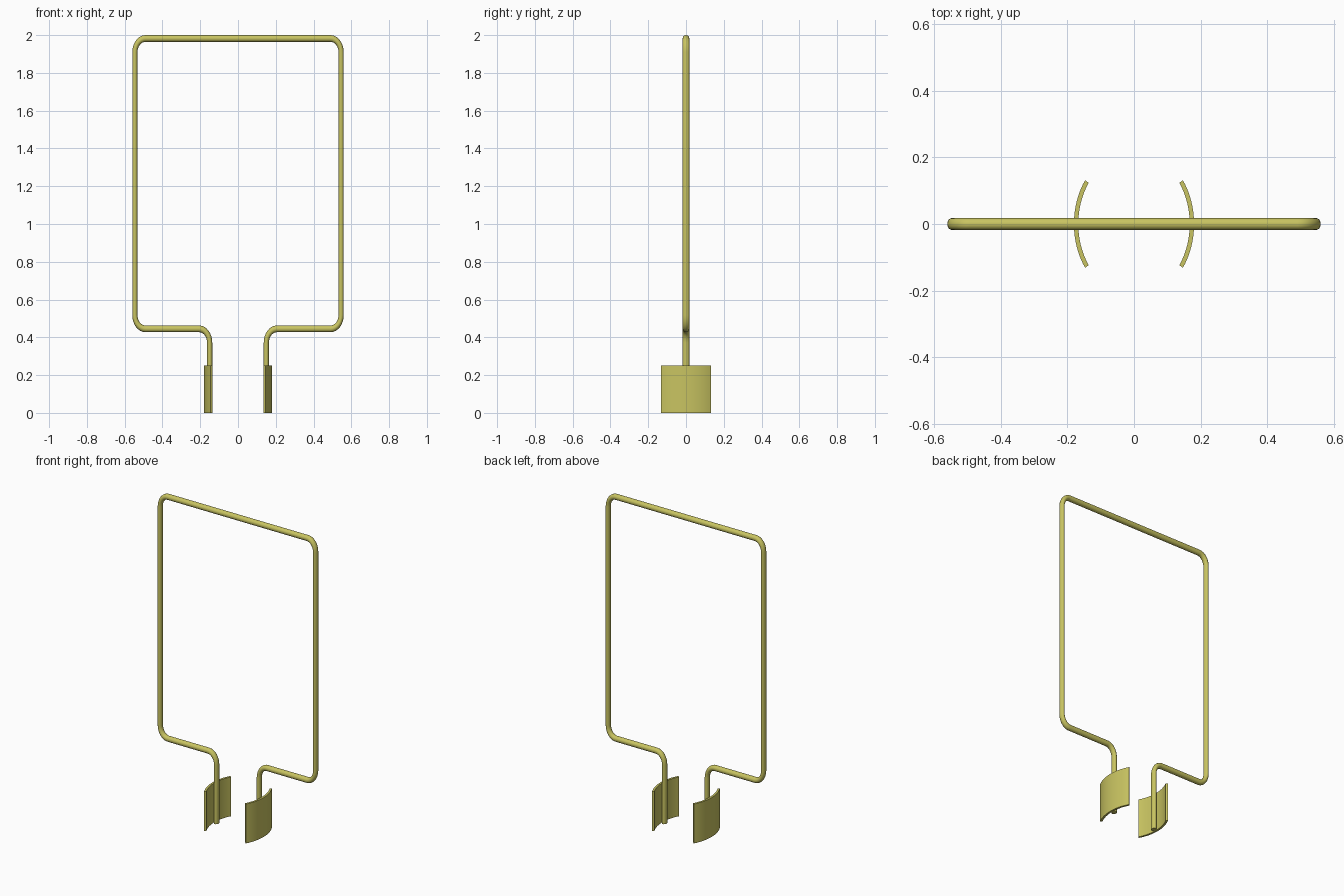
import bpy, bmesh, math
from mathutils import Vector

if "Cube" in bpy.data.objects:
    bpy.data.objects.remove(bpy.data.objects["Cube"])

SX = 0.77   # the whole model is slightly squeezed along x
R = 0.0178  # wire radius

mat = bpy.data.materials.new("olive_brass")
mat.diffuse_color = (0.58, 0.55, 0.12, 1)
mat.use_nodes = True
mat.node_tree.nodes["Principled BSDF"].inputs["Base Color"].default_value = mat.diffuse_color


def rounded(points, radius, steps=8):
    """Replace the inner corners of a polyline with arcs."""
    out = [points[0]]
    for a, b, c in zip(points, points[1:], points[2:]):
        u, v = (a - b).normalized(), (c - b).normalized()
        centre = b + (u + v) * radius
        for i in range(steps + 1):
            t = i / steps * math.pi / 2
            out.append(centre - v * radius * math.cos(t) - u * radius * math.sin(t))
    return out + [points[-1]]


def finish(obj, angle=35):
    obj.data.materials.clear()
    obj.data.materials.append(mat)
    bpy.ops.object.select_all(action='DESELECT')
    obj.select_set(True)
    bpy.context.view_layer.objects.active = obj
    bpy.ops.object.shade_smooth_by_angle(angle=math.radians(angle))


# Bent wire frame: one continuous round tube from leg to leg
half = [(0.15, 0.0), (0.15, 0.445), (0.546, 0.445), (0.546, 2 - R)]
left = [Vector((-x / SX, 0, z)) for x, z in half]
right = [Vector((x / SX, 0, z)) for x, z in reversed(half)]
path = rounded(left + right, 0.073)
curve = bpy.data.curves.new("wire_frame", 'CURVE')
curve.dimensions = '3D'
curve.bevel_depth = R
curve.bevel_resolution = 6
curve.use_fill_caps = True
spline = curve.splines.new('POLY')
spline.points.add(len(path) - 1)
for p, co in zip(spline.points, path):
    p.co = (*co, 1)
frame = bpy.data.objects.new("wire_frame", curve)
bpy.context.collection.objects.link(frame)
frame.scale.x = SX
frame.select_set(True)
bpy.context.view_layer.objects.active = frame
bpy.ops.object.convert(target='MESH')
frame = bpy.context.object
bpy.ops.object.transform_apply(location=False, rotation=False, scale=True)
finish(frame)


# Curved clip plates around the legs
def clip_plate(name, side, segs=16, height=0.25, spread=35.5):
    bm = bmesh.new()
    angles = [math.radians(-spread + 2 * spread * i / segs) for i in range(segs + 1)]
    outer = [(0.18 * math.cos(t), 0.226 * math.sin(t)) for t in angles]
    inner = [(0.167 * math.cos(t), 0.212 * math.sin(t)) for t in angles]
    rings = [[bm.verts.new((side * p[0], p[1], z))
              for p in (o, i) for z in (0, height)] for o, i in zip(outer, inner)]
    for a, b in zip(rings, rings[1:]):
        for i, j in ((0, 1), (1, 3), (3, 2), (2, 0)):
            bm.faces.new((a[i], a[j], b[j], b[i]))
    for r in (rings[0], rings[-1]):
        bm.faces.new((r[0], r[1], r[3], r[2]))
    bmesh.ops.recalc_face_normals(bm, faces=bm.faces)
    me = bpy.data.meshes.new(name)
    bm.to_mesh(me)
    bm.free()
    obj = bpy.data.objects.new(name, me)
    bpy.context.collection.objects.link(obj)
    finish(obj)


clip_plate("clip_plate_left", -1)
clip_plate("clip_plate_right", 1)
